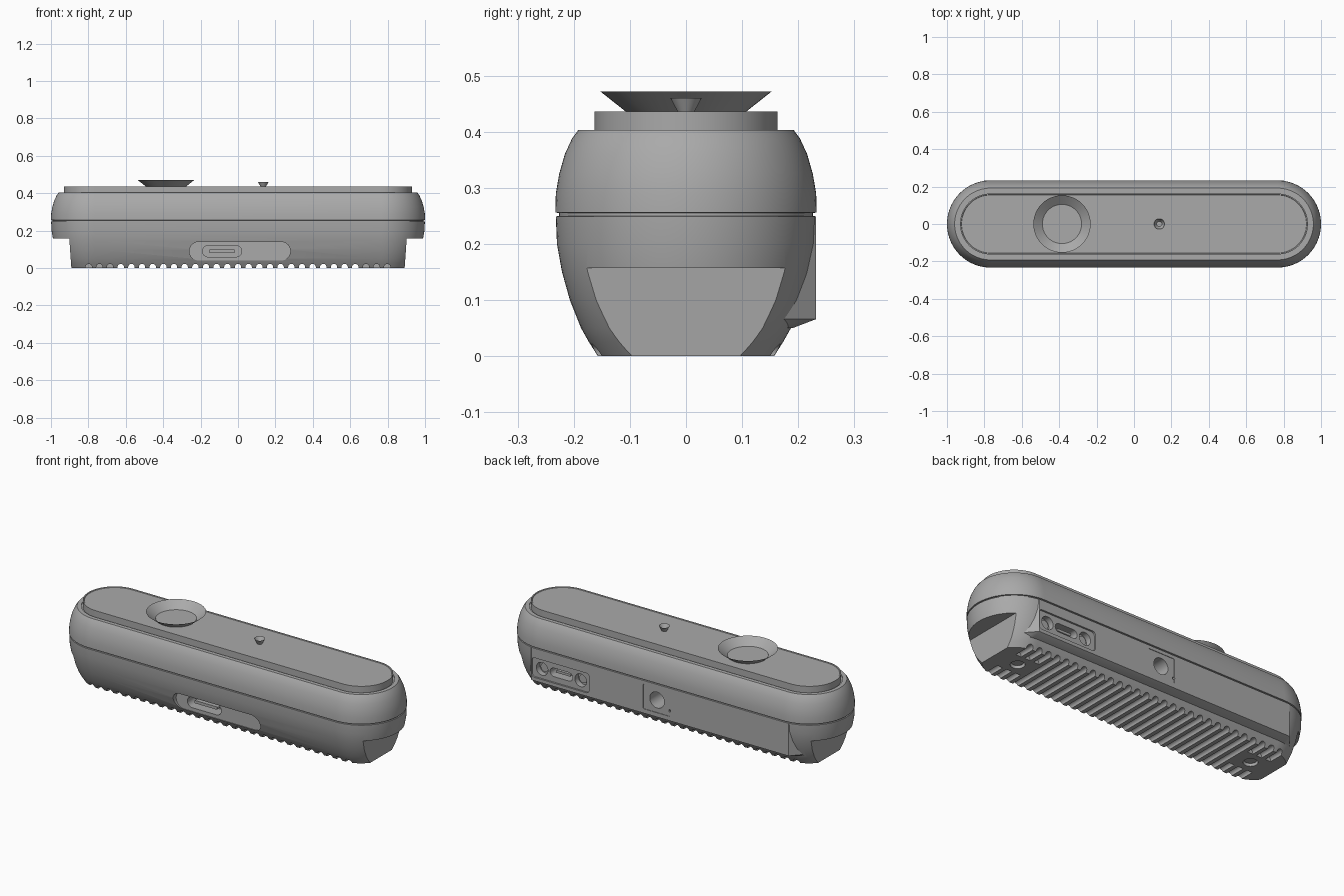
import bpy, bmesh, math

old = bpy.data.objects.get("Cube")
if old:
    bpy.data.objects.remove(old, do_unlink=True)

grey = bpy.data.materials.new("plain grey")
grey.use_nodes = True
colour = (0.4, 0.4, 0.4, 1)
grey.diffuse_color = colour
grey.node_tree.nodes["Principled BSDF"].inputs["Base Color"].default_value = colour


def make(name, bm):
    bmesh.ops.recalc_face_normals(bm, faces=bm.faces)
    mesh = bpy.data.meshes.new(name)
    bm.to_mesh(mesh)
    bm.free()
    mesh.materials.append(grey)
    ob = bpy.data.objects.new(name, mesh)
    bpy.context.collection.objects.link(ob)
    return ob


def loft(name, rings, caps=True):
    """Join equal rings of 3D points with quads."""
    bm = bmesh.new()
    rows = [[bm.verts.new(p) for p in ring] for ring in rings]
    n = len(rows[0])
    for a, b in zip(rows, rows[1:]):
        for i in range(n):
            j = (i + 1) % n
            bm.faces.new((a[i], a[j], b[j], b[i]))
    if caps:
        bm.faces.new(rows[0])
        bm.faces.new(rows[-1])
    return make(name, bm)


def rounded(cx, cy, hx, hy, r, seg=12):
    """Rounded rectangle outline; a circle or stadium when r fills it."""
    pts = []
    for k, (sx, sy) in enumerate([(1, 1), (-1, 1), (-1, -1), (1, -1)]):
        for i in range(seg + 1):
            a = (k + i / seg) * math.pi / 2
            p = (cx + sx * (hx - r) + r * math.cos(a), cy + sy * (hy - r) + r * math.sin(a))
            if not pts or math.dist(p, pts[-1]) > 1e-5:
                pts.append(p)
    if math.dist(pts[0], pts[-1]) < 1e-5:
        pts.pop()
    return pts


def prism(name, outline, axis, lo, hi):
    """Extrude an outline along y (outline in x,z) or z (outline in x,y)."""
    def place(p, d):
        return (p[0], d, p[1]) if axis == "y" else (p[0], p[1], d)
    return loft(name, [[place(p, d) for p in outline] for d in (lo, hi)])


def boolean(target, tool, op="DIFFERENCE"):
    mod = target.modifiers.new("bool", "BOOLEAN")
    mod.operation, mod.object, mod.solver = op, tool, "EXACT"
    bpy.context.view_layer.objects.active = target
    bpy.ops.object.modifier_apply(modifier=mod.name)
    bpy.data.objects.remove(tool, do_unlink=True)


def cut(outline, axis, lo, hi):
    boolean(body, prism("cutter", outline, axis, lo, hi))


def smooth(ob, angle=30):
    bpy.ops.object.select_all(action="DESELECT")
    ob.select_set(True)
    bpy.context.view_layer.objects.active = ob
    bpy.ops.object.shade_smooth_by_angle(angle=math.radians(angle))


# Barrel-sided housing, with the seam groove and the raised lens rim
profile = [(.157, 0), (.173, .025), (.187, .05), (.207, .1), (.221, .15), (.23, .2),
           (.232, .249), (.226, .25), (.226, .255), (.233, .256), (.232, .29), (.226, .325),
           (.216, .36), (.203, .388), (.192, .403), (.17, .403), (.17, .398), (.163, .398),
           (.163, .436), (.157, .436), (.155, .433)]
CENTRE = .767
rings = [[(x, y, z) for x, y in rounded(0, 0, CENTRE + r, r, r, 20)] for r, z in profile]
body = loft("housing", rings)

# Flat back panel standing out from the lower half, with a sloped underside
low = [(.8, .225), (.88, .14), (.84, .05), (-.84, .05), (-.88, .14), (-.8, .225)]
panel = loft("back_panel", [
    [(x, min(y, .19), .05) for x, y in low],
    [(x, y + .007 * (y > .2), .066) for x, y in low],
    [(x, y + .007 * (y > .2), .249) for x, y in low]])
boolean(body, panel, "UNION")

# End notches
for s in (-1, 1):
    cut([(s * .884, -.1), (s * .902, .157), (s * 1.2, .157), (s * 1.2, -.1)], "y", -.4, .4)

# Front cable slot and its socket
cut(rounded(.01, .09, .27, .05, .05), "y", -.4, -.178)
cut(rounded(-.085, .09, .105, .03, .03), "y", -.4, -.11)

# Back port recess with two screw holes and a socket
cut(rounded(.62, .14, .18, .055, .02), "y", .222, .4)
for s in (-1, 1):
    cut(rounded(.62 + s * .12, .14, .036, .036, .036), "y", .19, .4)
cut(rounded(.62, .14, .07, .024, .024), "y", .14, .4)

# Back mounting insert: shallow square, threaded hole, small pin hole
cut(rounded(.02, .16, .085, .07, .01), "y", .229, .4)
cut(rounded(.02, .16, .045, .045, .045), "y", .13, .4)
cut(rounded(-.06, .12, .007, .007, .007, 3), "y", .2, .4)

# Cooling grooves across the underside, shortened beside the end screws
PITCH = .057
for i in range(-14, 15):
    x = i * PITCH
    spans = [(-.4, .4)] if abs(i) < 12 else [(-.4, -.07), (.07, .4)]
    for lo, hi in spans:
        cut(rounded(x, 0, .017, .022, .016, 4), "y", lo, hi)

# Screw holes underneath
for s in (-1, 1):
    cut(rounded(s * .745, 0, .037, .037, .037), "z", -.1, .035)
smooth(body)

# Screw heads, socket tongues
for s, side in ((-1, "right"), (1, "left")):
    smooth(prism(side + "_bottom_screw", rounded(s * .745, 0, .03, .03, .03), "z", .012, .04))
    smooth(prism(side + "_port_screw", rounded(.62 + s * .12, .14, .024, .024, .024), "y", .18, .2))
prism("front_socket_tongue", rounded(-.085, .09, .07, .008, .004, 3), "y", -.165, -.1)
prism("back_socket_tongue", rounded(.62, .14, .045, .007, .004, 3), "y", .13, .205)


# Open flared cones on the lens face
def cone(name, x, r0, r1, z0, z1):
    steps = [(r0, z0), (r1, z1)]
    ob = loft(name, [[(x + p, q, z) for p, q in rounded(0, 0, r, r, r, 12)] for r, z in steps], False)
    smooth(ob)


cone("lens_shade", -.385, .105, .153, .434, .472)
cone("small_sensor_shade", .135, .014, .028, .434, .46)
smooth(prism("lens_glass", rounded(-.385, 0, .104, .104, .104), "z", .43, .4345))
smooth(prism("small_sensor_glass", rounded(.135, 0, .014, .014, .014), "z", .43, .4345))
